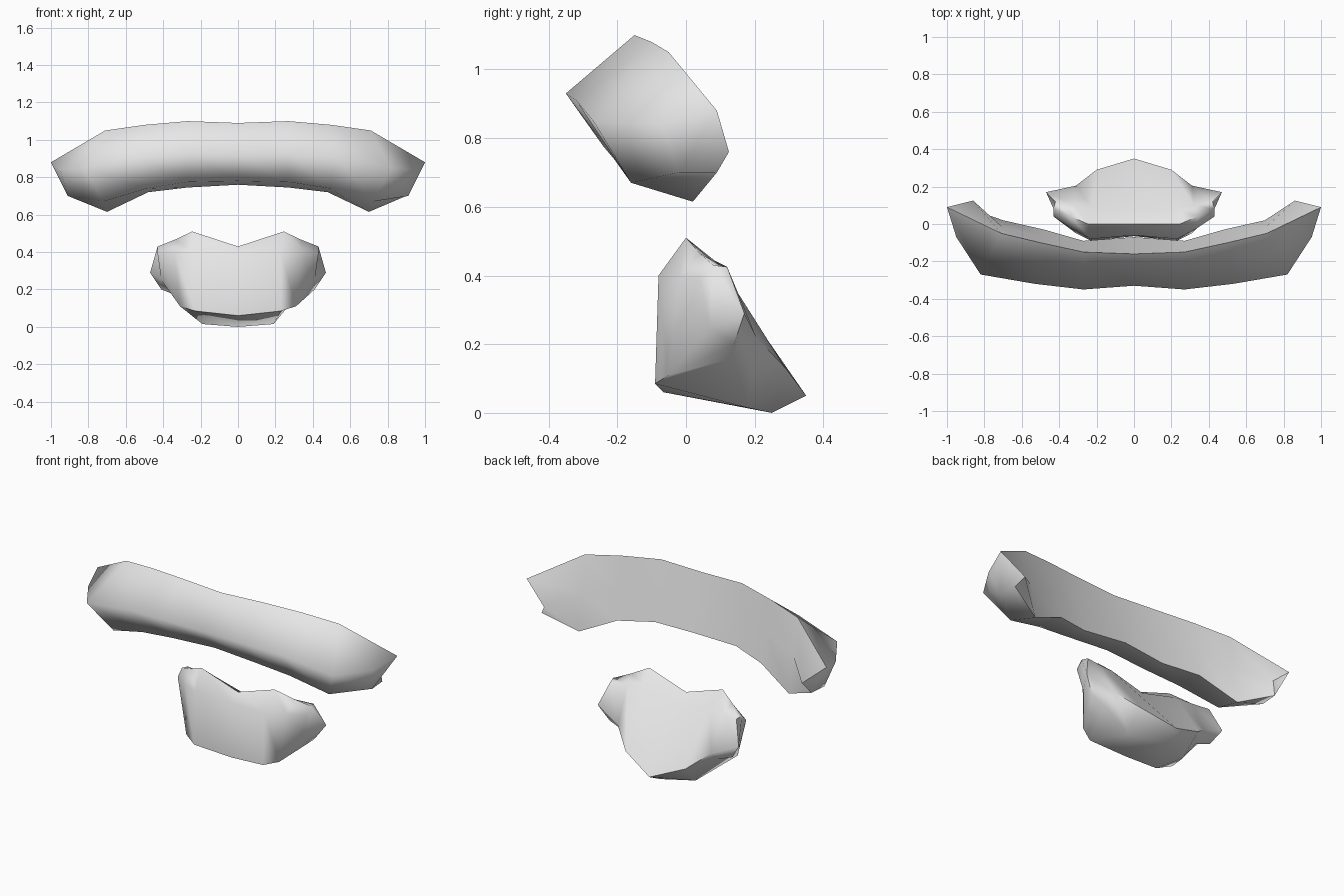
import bpy, bmesh, math

cube = bpy.data.objects.get("Cube")
if cube:
    bpy.data.objects.remove(cube, do_unlink=True)

grey = bpy.data.materials.new("light_grey")
grey.use_nodes = True
grey.diffuse_color = (0.8, 0.8, 0.8, 1)
grey.node_tree.nodes["Principled BSDF"].inputs["Base Color"].default_value = (0.8, 0.8, 0.8, 1)


def mirrored_loft(name, half, sharp_angle):
    """Loft rings from the right end to the left end; half runs from the middle outwards."""
    right = [[(-x, y, z) for x, y, z in ring] for ring in reversed(half[1:])]
    bm = bmesh.new()
    rings = [[bm.verts.new(p) for p in ring] for ring in right + half]
    n = len(rings[0])
    for a, b in zip(rings, rings[1:]):
        for i in range(n):
            j = (i + 1) % n
            bm.faces.new((a[i], a[j], b[j], b[i]))
    bm.faces.new(rings[0])
    bm.faces.new(rings[-1])
    bmesh.ops.recalc_face_normals(bm, faces=bm.faces)
    mesh = bpy.data.meshes.new(name)
    bm.to_mesh(mesh)
    bm.free()
    mesh.materials.append(grey)
    obj = bpy.data.objects.new(name, mesh)
    bpy.context.collection.objects.link(obj)
    bpy.ops.object.select_all(action='DESELECT')
    obj.select_set(True)
    bpy.context.view_layer.objects.active = obj
    bpy.ops.object.shade_smooth_by_angle(angle=math.radians(sharp_angle))
    return obj


def band_ring(front, low_front, low_back, top, back=None):
    """Section of the upper band; the back edge point defaults to the flat midpoint."""
    if back is None:
        back = [(a + b) / 2 for a, b in zip(low_back, top)]
    return [front, low_front, low_back, back, top]


# Upper curved band: front ridge, lower front, lower back, top back
mirrored_loft("upper_band", [
    band_ring((0, -.33, .92), (0, -.22, .78), (0, -.07, .76), (0, -.16, 1.09)),
    band_ring((.27, -.35, .93), (.27, -.24, .775), (.27, -.09, .745), (.27, -.15, 1.10)),
    band_ring((.53, -.32, .91), (.49, -.21, .74), (.48, -.03, .72), (.5, -.10, 1.08)),
    band_ring((.82, -.27, .85), (.72, -.16, .67), (.70, .02, .615), (.71, -.05, 1.05)),
    band_ring((.95, -.07, .84), (.91, -.02, .70), (.90, .09, .70), (1, .09, .88),
              (.86, .125, .76)),
], 90)

# Lower chin piece: upper front, lower front, underside, back tip, back crease, ridge
mirrored_loft("lower_chin_piece", [
    [(0, -.06, .385), (0, -.065, .06), (0, .25, 0), (0, .35, .05), (0, .07, .39), (0, 0, .43)],
    [(.23, -.08, .40), (.23, -.09, .085), (.19, .18, .015), (.20, .29, .13),
     (.22, .08, .44), (.245, 0, .51)],
    [(.34, -.02, .395), (.31, -.05, .11), (.31, .14, .16), (.31, .205, .22),
     (.32, .10, .43), (.34, .04, .465)],
    [(.43, .04, .39), (.41, .07, .25), (.41, .14, .20), (.47, .17, .29),
     (.42, .12, .425), (.43, .08, .43)],
], 75)
